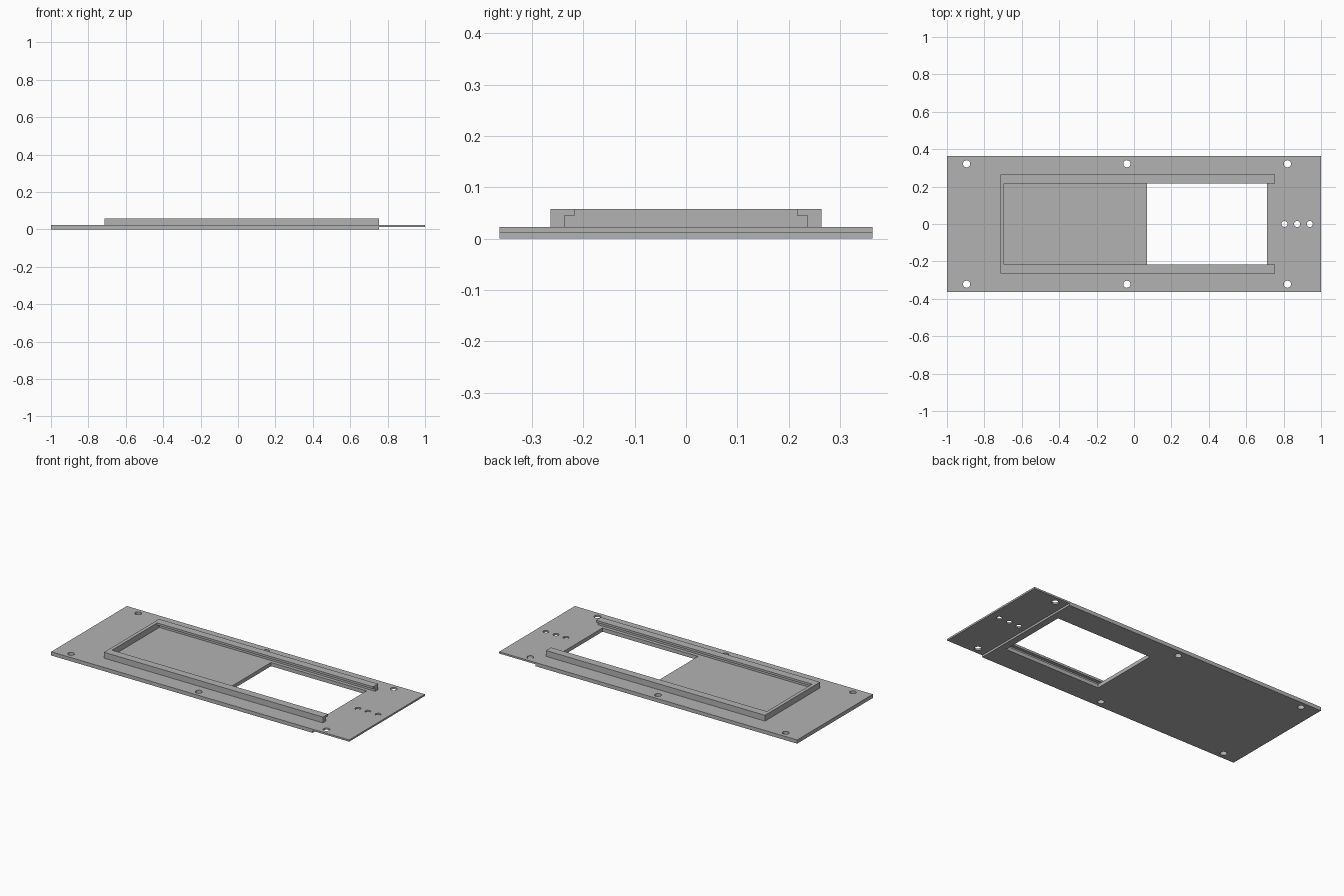
import bpy
import bmesh
from mathutils import Matrix, Vector

cube = bpy.data.objects.get("Cube")
if cube:
    bpy.data.objects.remove(cube, do_unlink=True)

# Main dimensions
HALF_L, HALF_W = 1.0, 0.363
STEP_Z, PLATE_Z, LIP_Z, TOP_Z = 0.012, 0.0225, 0.045, 0.058
FRAME_X0, FRAME_X1, FRAME_Y = -0.715, 0.755, 0.264
POCKET_X, CHANNEL_Y, LIP_Y = -0.694, 0.237, 0.216

grey = bpy.data.materials.new("plain grey")
grey.use_nodes = True
grey.diffuse_color = (0.45, 0.45, 0.45, 1)
grey.node_tree.nodes["Principled BSDF"].inputs["Base Color"].default_value = grey.diffuse_color


def add_box(bm, low, high):
    low, high = Vector(low), Vector(high)
    size = high - low
    matrix = Matrix.Translation((low + high) / 2) @ Matrix.Diagonal((*size, 1))
    bmesh.ops.create_cube(bm, size=1, matrix=matrix)


def add_drill(bm, x, y, radius):
    bmesh.ops.create_cone(bm, cap_ends=True, segments=32, radius1=radius, radius2=radius,
                          depth=0.2, matrix=Matrix.Translation((x, y, 0)))


def make_object(name, bm):
    bmesh.ops.recalc_face_normals(bm, faces=bm.faces)
    mesh = bpy.data.meshes.new(name)
    bm.to_mesh(mesh)
    bm.free()
    mesh.materials.append(grey)
    obj = bpy.data.objects.new(name, mesh)
    bpy.context.collection.objects.link(obj)
    return obj


def cut(obj, bm):
    """Subtract the cutter mesh, apply the result and discard the cutter."""
    cutter = make_object("cutter", bm)
    cutter.hide_render = True
    mod = obj.modifiers.new("cut", "BOOLEAN")
    mod.operation, mod.solver, mod.object = "DIFFERENCE", "EXACT", cutter
    bpy.context.view_layer.objects.active = obj
    bpy.ops.object.modifier_apply(modifier=mod.name)
    bpy.data.objects.remove(cutter, do_unlink=True)


# Base plate
bm = bmesh.new()
add_box(bm, (-HALF_L, -HALF_W, 0), (HALF_L, HALF_W, PLATE_Z))
base_plate = make_object("base_plate", bm)

# Thinned end of the plate, recessed from below
bm = bmesh.new()
add_box(bm, (FRAME_X1, -1, -1), (2, 1, STEP_Z))
cut(base_plate, bm)

# Window, edge screw holes and the row of small holes
bm = bmesh.new()
add_box(bm, (0.07, -LIP_Y, -0.1), (0.712, LIP_Y, 0.1))
for x in (-0.895, -0.038, 0.82):
    for y in (-0.322, 0.322):
        add_drill(bm, x, y, 0.019)
for x in (0.805, 0.872, 0.94):
    add_drill(bm, x, 0, 0.016)
cut(base_plate, bm)

# Slide frame: two lipped rails joined by an end wall
bm = bmesh.new()
add_box(bm, (FRAME_X0, -FRAME_Y, PLATE_Z), (FRAME_X1, FRAME_Y, TOP_Z))
slide_frame = make_object("slide_frame", bm)
for half_y, low, high in ((CHANNEL_Y, -0.1, LIP_Z), (LIP_Y, -0.1, 0.1)):
    bm = bmesh.new()
    add_box(bm, (POCKET_X, -half_y, low), (2, half_y, high))
    cut(slide_frame, bm)
